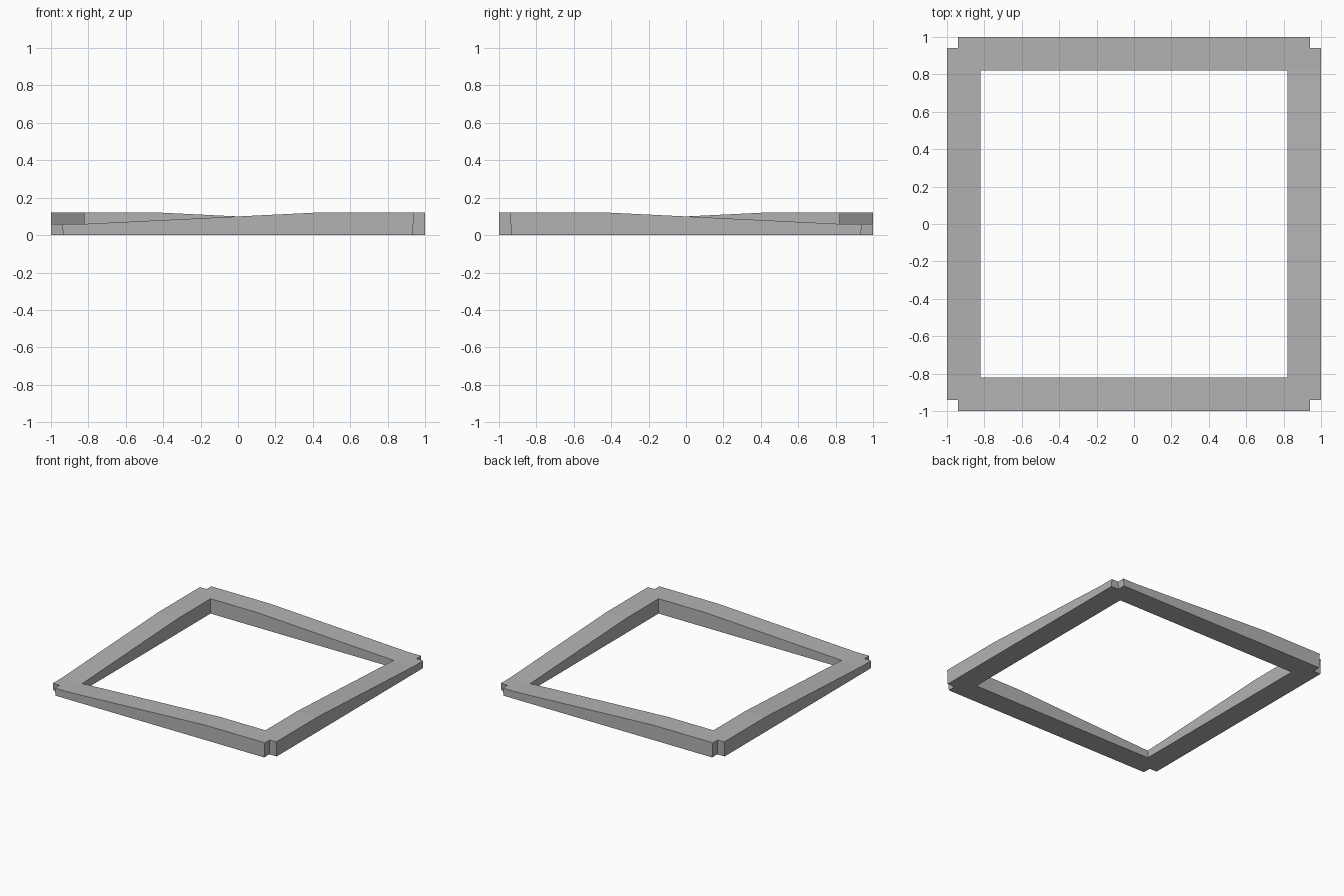
import bpy
import bmesh

cube = bpy.data.objects.get("Cube")
if cube:
    bpy.data.objects.remove(cube, do_unlink=True)

OUT, INN, NOTCH, BEND = 1.0, 0.82, 0.94, 0.41
LOW, HIGH = 0.06, 0.12

grey = bpy.data.materials.new("plain grey")
grey.use_nodes = True
colour = (0.45, 0.45, 0.45, 1)
grey.diffuse_color = colour
grey.node_tree.nodes["Principled BSDF"].inputs["Base Color"].default_value = colour


def top_height(x, y):
    # Ramp along each rail from a low corner to a high corner
    t = -x * y / max(abs(x), abs(y))
    f = (t + INN) / (INN + BEND)
    return LOW + (HIGH - LOW) * min(1, max(0, f))


bm = bmesh.new()


def plan_face(points):
    bm.faces.new([bm.verts.new((x, y, 0)) for x, y in points])


# Corner blocks with a square notch in the outer corner
corner = [(INN, INN), (OUT, INN), (OUT, NOTCH), (NOTCH, NOTCH), (NOTCH, OUT), (INN, OUT)]
for sx in (-1, 1):
    for sy in (-1, 1):
        plan_face([(sx * x, sy * y) for x, y in corner])

# Rails, each split where the ramp meets the level part
for a, b in ((-INN, BEND), (BEND, INN)):
    rail = [(a, -OUT), (b, -OUT), (b, -INN), (a, -INN)]
    for s in (-1, 1):
        plan_face([(s * x, s * y) for x, y in rail])
        plan_face([(s * y, s * x) for x, y in rail])

bmesh.ops.remove_doubles(bm, verts=bm.verts, dist=0.0001)
bmesh.ops.recalc_face_normals(bm, faces=bm.faces)

# Raise the plan into a solid with a sloping top
raised = bmesh.ops.extrude_face_region(bm, geom=bm.faces[:], use_keep_orig=True)
for v in raised["geom"]:
    if isinstance(v, bmesh.types.BMVert):
        v.co.z = top_height(v.co.x, v.co.y)

# Slight taper of the notches towards the underside
for v in bm.verts:
    if v.co.z == 0:
        for i in (0, 1):
            if abs(abs(v.co[i]) - NOTCH) < 0.001:
                v.co[i] *= 0.994
bmesh.ops.recalc_face_normals(bm, faces=bm.faces)

mesh = bpy.data.meshes.new("square_frame")
bm.to_mesh(mesh)
bm.free()
mesh.materials.append(grey)
frame = bpy.data.objects.new("square_frame", mesh)
bpy.context.collection.objects.link(frame)
